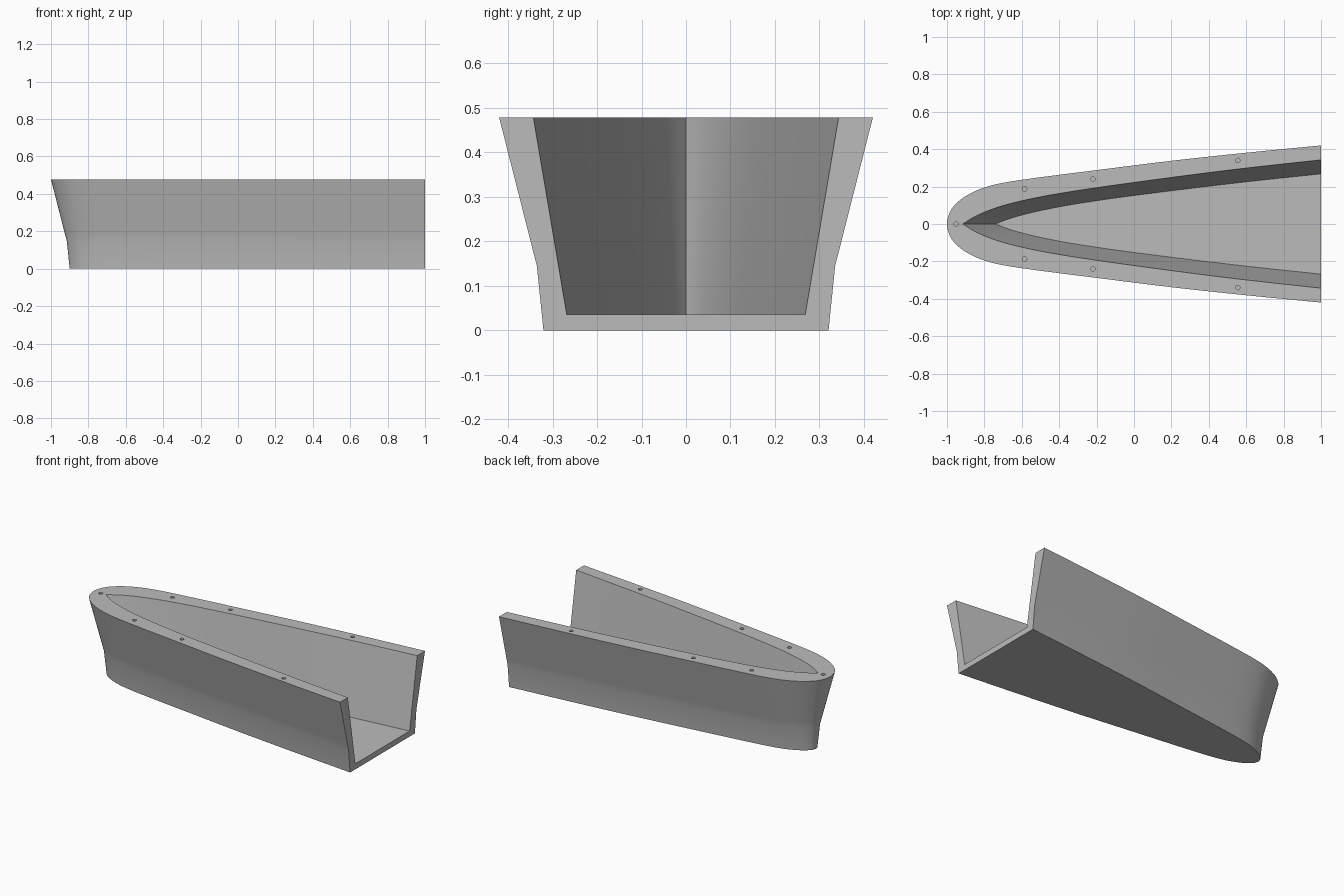
import bpy, bmesh, math
from mathutils import Vector

cube = bpy.data.objects.get("Cube")
if cube:
    bpy.data.objects.remove(cube, do_unlink=True)

HEIGHT, KNUCKLE, FLOOR = 0.478, 0.145, 0.035

grey = bpy.data.materials.new("plain grey")
grey.use_nodes = True
COLOUR = (0.5, 0.5, 0.5, 1)
grey.diffuse_color = COLOUR
grey.node_tree.nodes["Principled BSDF"].inputs["Base Color"].default_value = COLOUR


def spline(points, before, steps=5):
    """Smooth curve through the points; 'before' steers the start."""
    pts = [Vector(p) for p in points]
    pts = [Vector(before)] + pts + [2 * pts[-1] - pts[-2]]
    out = []
    for a, b, c, d in zip(pts, pts[1:], pts[2:], pts[3:]):
        for i in range(steps):
            t = i / steps
            out.append(0.5 * (2 * b + (c - a) * t + (2 * a - 5 * b + 4 * c - d) * t ** 2
                              + (3 * b - a - 3 * c + d) * t ** 3))
    return out + [pts[-2]]


def inset(curve, distance):
    """Move a half outline inwards along its normals, ending at the stern."""
    out = []
    for i, p in enumerate(curve):
        t = (curve[min(i + 1, len(curve) - 1)] - curve[max(i - 1, 0)]).normalized()
        if i == 0:
            t = Vector((0, 1))
        out.append(p + Vector((t.y, -t.x)) * distance)
    out[-1].x = 1
    return out


def ring(bm, half, z):
    """Open outline from one stern corner round the bow to the other."""
    port = [bm.verts.new((p.x, p.y, z)) for p in half]
    starboard = [bm.verts.new((p.x, -p.y, z)) for p in half[1:]]
    return starboard[::-1] + port


# Half outlines from bow to stern
outer = spline([(-1, 0), (-.985, .063), (-.95, .11), (-.89, .155), (-.8, .195), (-.69, .222),
                (-.5, .25), (-.2, .288), (.2, .338), (.6, .381), (1, .42)], (-.985, -.063))
inner_top = spline([(-.915, 0), (-.85, .04), (-.77, .075), (-.68, .104), (-.55, .135), (-.4, .163),
                    (-.2, .194), (0, .222), (.3, .262), (.6, .299), (1, .343)], (-.97, -.04))
inner_low = spline([(-.74, 0), (-.69, .02), (-.62, .042), (-.53, .065), (-.42, .088), (-.3, .109),
                    (-.1, .139), (.1, .165), (.35, .196), (.65, .231), (1, .268)], (-.79, -.02))

# Hull shell: outside, rim, inside and floor
bm = bmesh.new()
rings = [ring(bm, inset(outer, .1), 0),
         ring(bm, inset(outer, .085), KNUCKLE),
         ring(bm, inset(outer, .0745), KNUCKLE + .041),
         ring(bm, outer, HEIGHT),
         ring(bm, inner_top, HEIGHT),
         ring(bm, inner_low, FLOOR)]
for low, high in zip(rings, rings[1:]):
    for i in range(len(low) - 1):
        bm.faces.new((low[i], low[i + 1], high[i + 1], high[i]))
bm.faces.new(rings[0])
bm.faces.new(rings[-1])
bm.faces.new([r[0] for r in rings] + [r[-1] for r in reversed(rings)])
bmesh.ops.recalc_face_normals(bm, faces=bm.faces)
mesh = bpy.data.meshes.new("hull")
bm.to_mesh(mesh)
bm.free()
mesh.materials.append(grey)
hull = bpy.data.objects.new("hull", mesh)
bpy.context.collection.objects.link(hull)

# Screw holes in the rim
bm = bmesh.new()
holes = [(-.95, 0)]
for x, y in ((-.585, .187), (-.22, .24), (.555, .34)):
    holes += [(x, y), (x, -y)]
for x, y in holes:
    made = bmesh.ops.create_cone(bm, cap_ends=True, segments=20, radius1=.012, radius2=.012, depth=.1)
    bmesh.ops.translate(bm, verts=made["verts"], vec=(x, y, HEIGHT))
cut_mesh = bpy.data.meshes.new("hole_cutter")
bm.to_mesh(cut_mesh)
bm.free()
cut_mesh.materials.append(grey)
cutter = bpy.data.objects.new("hole_cutter", cut_mesh)
cutter.hide_render = True
bpy.context.collection.objects.link(cutter)

cut = hull.modifiers.new("rim holes", "BOOLEAN")
cut.operation = "DIFFERENCE"
cut.solver = "EXACT"
cut.object = cutter
bpy.ops.object.select_all(action="DESELECT")
hull.select_set(True)
bpy.context.view_layer.objects.active = hull
bpy.ops.object.modifier_apply(modifier=cut.name)
bpy.data.objects.remove(cutter, do_unlink=True)
bpy.ops.object.shade_smooth_by_angle(angle=math.radians(30))
